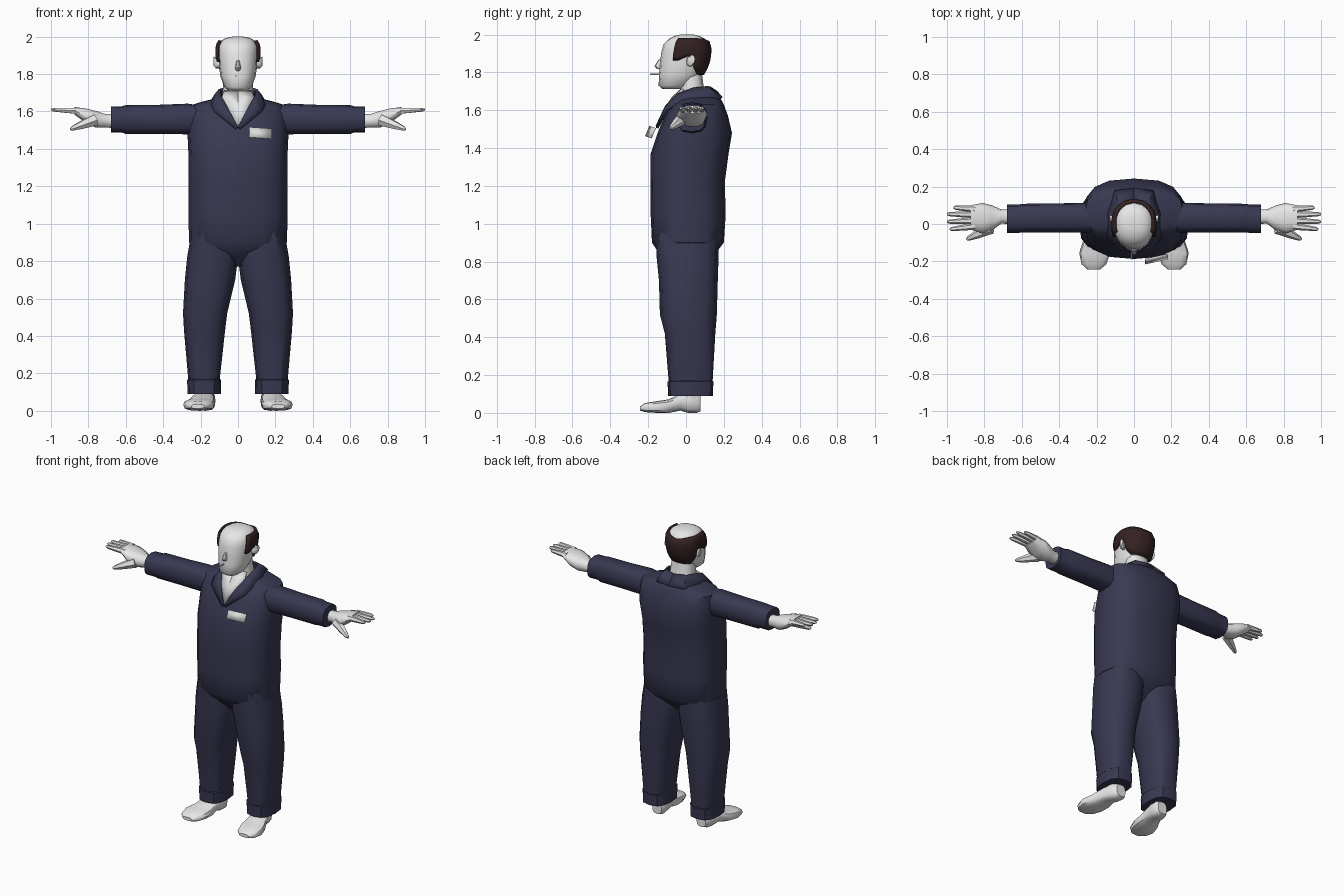
import bpy, bmesh, math
from mathutils import Vector


def material(name, rgb):
    m = bpy.data.materials.new(name)
    m.diffuse_color = (*rgb, 1)
    return m


NAVY = material("navy cloth", (0.04, 0.04, 0.085))
SKIN = material("pale grey", (0.8, 0.8, 0.8))
HAIR = material("dark brown hair", (0.035, 0.016, 0.016))
BADGE = material("badge grey", (0.72, 0.72, 0.71))


def spow(v, e):
    return math.copysign(abs(v) ** e, v)


def ring(axis, pos, u0, u1, v0, v1, n=12, p=2.4):
    """Rounded-box cross-section with the given extents."""
    pts = []
    for i in range(n):
        a = 2 * math.pi * i / n
        u = (u0 + u1) / 2 + (u1 - u0) / 2 * spow(math.cos(a), 2 / p)
        v = (v0 + v1) / 2 + (v1 - v0) / 2 * spow(math.sin(a), 2 / p)
        pts.append({"x": (pos, u, v), "y": (u, pos, v), "z": (u, v, pos)}[axis])
    return pts


def tube(a, b, r0, r1, n=6, bulge=1.0):
    """Tapered finger-like tube from a to b."""
    a, b = Vector(a), Vector(b)
    d = (b - a).normalized()
    s = d.cross(Vector((0, 0, 1))).normalized()
    t = s.cross(d)
    out = []
    for f, r in ((0, r0), (0.55, (r0 + r1) / 2 * bulge), (0.92, r1), (1, r1 * 0.5)):
        c = a.lerp(b, f)
        out.append([c + s * r * math.cos(2 * math.pi * i / n) + t * r * math.sin(2 * math.pi * i / n)
                    for i in range(n)])
    return out


def finish(name, bm, mat, mirror=False, solid=0, angle=40):
    bmesh.ops.recalc_face_normals(bm, faces=bm.faces)
    me = bpy.data.meshes.new(name)
    bm.to_mesh(me)
    bm.free()
    me.materials.append(mat)
    for f in me.polygons:
        f.use_smooth = True
    me.set_sharp_from_angle(angle=math.radians(angle))
    ob = bpy.data.objects.new(name, me)
    bpy.context.collection.objects.link(ob)
    if solid:
        s = ob.modifiers.new("thickness", "SOLIDIFY")
        s.thickness, s.offset = solid, 0
    if mirror:
        ob.modifiers.new("mirror", "MIRROR")
    return ob


def loft(name, mat, shells, mirror=False, angle=40):
    """Skin closed tubes through lists of rings, with capped ends."""
    bm = bmesh.new()
    for rings in shells:
        vs = [[bm.verts.new(p) for p in r] for r in rings]
        n = len(vs[0])
        for a, b in zip(vs, vs[1:]):
            for i in range(n):
                bm.faces.new((a[i], a[(i + 1) % n], b[(i + 1) % n], b[i]))
        bm.faces.new(vs[0])
        bm.faces.new(vs[-1])
    return finish(name, bm, mat, mirror, angle=angle)


def sheet(name, mat, rows, mirror=False, solid=0.008, angle=40):
    """Open grid surface through rows of points."""
    bm = bmesh.new()
    vs = [[bm.verts.new(p) for p in r] for r in rows]
    for a, b in zip(vs, vs[1:]):
        for i in range(len(a) - 1):
            bm.faces.new((a[i], a[i + 1], b[i + 1], b[i]))
    return finish(name, bm, mat, mirror, solid, angle)


# Torso of the overalls: z, half width, front y, back y
torso = [(0.77, 0.05, -0.07, 0.08), (0.84, 0.20, -0.14, 0.155), (0.90, 0.262, -0.18, 0.2),
         (1.05, 0.265, -0.187, 0.21), (1.22, 0.265, -0.187, 0.205), (1.37, 0.265, -0.187, 0.225),
         (1.48, 0.27, -0.15, 0.243), (1.57, 0.27, -0.112, 0.222), (1.63, 0.262, -0.07, 0.2),
         (1.65, 0.2, -0.05, 0.19), (1.67, 0.12, -0.03, 0.175)]
loft("overalls_torso", NAVY, [[ring("z", z, -w, w, a, b, 16, 2.7) for z, w, a, b in torso]])

# Trouser legs: z, inner x, outer x, front y, back y
leg = [(0.95, 0.01, 0.25, -0.16, 0.17), (0.82, 0.0, 0.272, -0.155, 0.172), (0.70, 0.015, 0.284, -0.143, 0.168),
       (0.52, 0.058, 0.294, -0.138, 0.163), (0.42, 0.07, 0.288, -0.112, 0.155), (0.12, 0.103, 0.262, -0.088, 0.138)]
loft("trouser_leg", NAVY, [[ring("z", z, a, b, c, d, 12, 2.7) for z, a, b, c, d in leg]], True)
cuff = [(0.09, 0.092, 0.27, -0.094, 0.142), (0.165, 0.09, 0.272, -0.098, 0.145), (0.172, 0.1, 0.264, -0.085, 0.135)]
loft("trouser_cuff", NAVY, [[ring("z", z, a, b, c, d, 12, 2.7) for z, a, b, c, d in cuff]], True)

# Sleeves: x, front y, back y, bottom z, top z
sleeve = [(0.22, -0.045, 0.11, 1.48, 1.635), (0.27, -0.047, 0.113, 1.478, 1.642), (0.42, -0.045, 0.11, 1.48, 1.636),
          (0.60, -0.045, 0.108, 1.48, 1.634), (0.62, -0.048, 0.103, 1.487, 1.628), (0.68, -0.048, 0.103, 1.487, 1.626)]
loft("sleeve", NAVY, [[ring("x", x, a, b, c, d, 12, 2.7) for x, a, b, c, d in sleeve]], True)

# Hand: palm, four fingers and a thumb
palm = [(0.66, 0.0, 0.078, 1.51, 1.588), (0.71, 0.002, 0.078, 1.513, 1.588), (0.76, -0.035, 0.1, 1.512, 1.605),
        (0.81, -0.05, 0.112, 1.535, 1.617), (0.875, -0.03, 0.1, 1.583, 1.625)]
shells = [[ring("x", x, a, b, c, d, 10, 2.5) for x, a, b, c, d in palm]]
for y0, y1, tip in ((0.08, 0.088, 0.965), (0.05, 0.053, 1.0), (0.018, 0.012, 1.0), (-0.012, -0.028, 0.985)):
    shells.append(tube((0.85, y0, 1.603), (tip, y1, 1.61), 0.019, 0.011))
shells.append(tube((0.765, -0.02, 1.555), (0.895, -0.082, 1.505), 0.034, 0.013))
loft("hand", SKIN, shells, True, 50)

# Shoes: y, centre x, half width, bottom z, top z
shoe = [(-0.242, 0.215, 0.035, 0.012, 0.035), (-0.215, 0.214, 0.066, 0.004, 0.052), (-0.155, 0.21, 0.083, 0.0, 0.062),
        (-0.09, 0.198, 0.074, 0.0, 0.072), (-0.03, 0.185, 0.058, 0.012, 0.1), (0.01, 0.178, 0.053, 0.0, 0.105),
        (0.055, 0.17, 0.05, 0.0, 0.105), (0.076, 0.168, 0.035, 0.008, 0.09)]
loft("shoe", SKIN, [[ring("y", y, c - w, c + w, a, b, 12, 2.8) for y, c, w, a, b in shoe]], True)
loft("ankle", SKIN, [[ring("z", z, 0.13, 0.225, -0.04, 0.068) for z in (0.07, 0.14)]], True)

# Head: z, half width, front y, back y
HEAD = [(1.712, 0.05, -0.125, -0.02), (1.73, 0.073, -0.145, 0.03), (1.79, 0.095, -0.142, 0.085),
        (1.85, 0.102, -0.138, 0.11), (1.91, 0.106, -0.13, 0.12), (1.95, 0.104, -0.118, 0.115),
        (1.978, 0.09, -0.09, 0.1), (1.993, 0.065, -0.06, 0.07), (2.0, 0.03, -0.03, 0.04)]
loft("head", SKIN, [[ring("z", z, -w, w, a, b, 16, 2.3) for z, w, a, b in HEAD]], angle=50)
neck = [(1.58, 0.08, -0.05, 0.12), (1.66, 0.086, -0.045, 0.11), (1.71, 0.082, -0.032, 0.095), (1.79, 0.075, -0.04, 0.085)]
loft("neck", SKIN, [[ring("z", z, -w, w, a, b) for z, w, a, b in neck]])
nose = [(1.872, 0.008, -0.142), (1.835, 0.015, -0.167), (1.822, 0.014, -0.158), (1.816, 0.006, -0.14)]
loft("nose", SKIN, [[ring("z", z, -w, w, a, -0.12, 8, 2) for z, w, a in nose]])
ear = [(0.09, 0.0, 0.03, 1.832, 1.88), (0.118, 0.005, 0.045, 1.83, 1.89), (0.13, 0.018, 0.048, 1.845, 1.893)]
loft("ear", SKIN, [[ring("x", x, a, b, c, d, 8, 2) for x, a, b, c, d in ear]], True)
loft("mouth_stick", BADGE, [[ring("y", y, -0.016, -0.008, 1.786, 1.794, 6, 2) for y in (-0.19, -0.12)]])


def head_point(t, z, grow):
    """Point just outside the head; t is the angle from the back."""
    for lo, hi in zip(HEAD, HEAD[1:]):
        if lo[0] <= z <= hi[0]:
            f = (z - lo[0]) / (hi[0] - lo[0])
            w, a, b = (lo[k] + (hi[k] - lo[k]) * f for k in (1, 2, 3))
            return ((w + grow) * spow(math.sin(t), 2 / 2.3),
                    (a + b) / 2 + ((b - a) / 2 + grow) * spow(math.cos(t), 2 / 2.3), z)


# Horseshoe of hair around the bald crown, cut away over the ears
columns = []
for deg in (-113, -100, -86, -76, -62, -45, -22, 0, 22, 45, 62, 76, 86, 100, 113):
    d = abs(deg)
    low = 1.79 if d < 50 else 1.82 if d < 70 else 1.885 if d < 90 else 1.865
    top = 1.962 + 0.016 * min(1, d / 50)
    columns.append([head_point(math.radians(deg), low + (top - low) * k / 5, g)
                    for k, g in enumerate((0.005, 0.01, 0.01, 0.01, 0.011, 0.01))])
sheet("hair", HAIR, columns, solid=0.012, angle=50)

# Open neckline and collar
sheet("neckline", SKIN, [[(0, -0.147, 1.52), (0.001, -0.147, 1.521)], [(0, -0.103, 1.62), (0.06, -0.096, 1.62)],
                         [(0, -0.07, 1.67), (0.088, -0.052, 1.67)], [(0, -0.025, 1.71), (0.075, -0.012, 1.71)]], True)
inner = [(0, 0.125, 1.72), (0.075, 0.105, 1.722), (0.098, 0.04, 1.715), (0.09, -0.04, 1.685), (0.055, -0.105, 1.62),
         (0.0, -0.154, 1.515)]
outer = [(0, 0.19, 1.665), (0.1, 0.175, 1.66), (0.142, 0.06, 1.65), (0.142, -0.055, 1.63), (0.128, -0.1, 1.6),
         (0.012, -0.152, 1.505)]
mid = [tuple((a + b) / 2 + (0.006 if k == 2 else 0) for k, (a, b) in enumerate(zip(p, q))) for p, q in zip(inner, outer)]
sheet("collar", NAVY, [inner, mid, outer], True, 0.014)

# Name badge, leaning with the chest
sheet("badge", BADGE, [[(0.06, -0.212, 1.462), (0.18, -0.185, 1.453)],
                       [(0.06, -0.19, 1.515), (0.18, -0.163, 1.507)]], solid=0.009)
